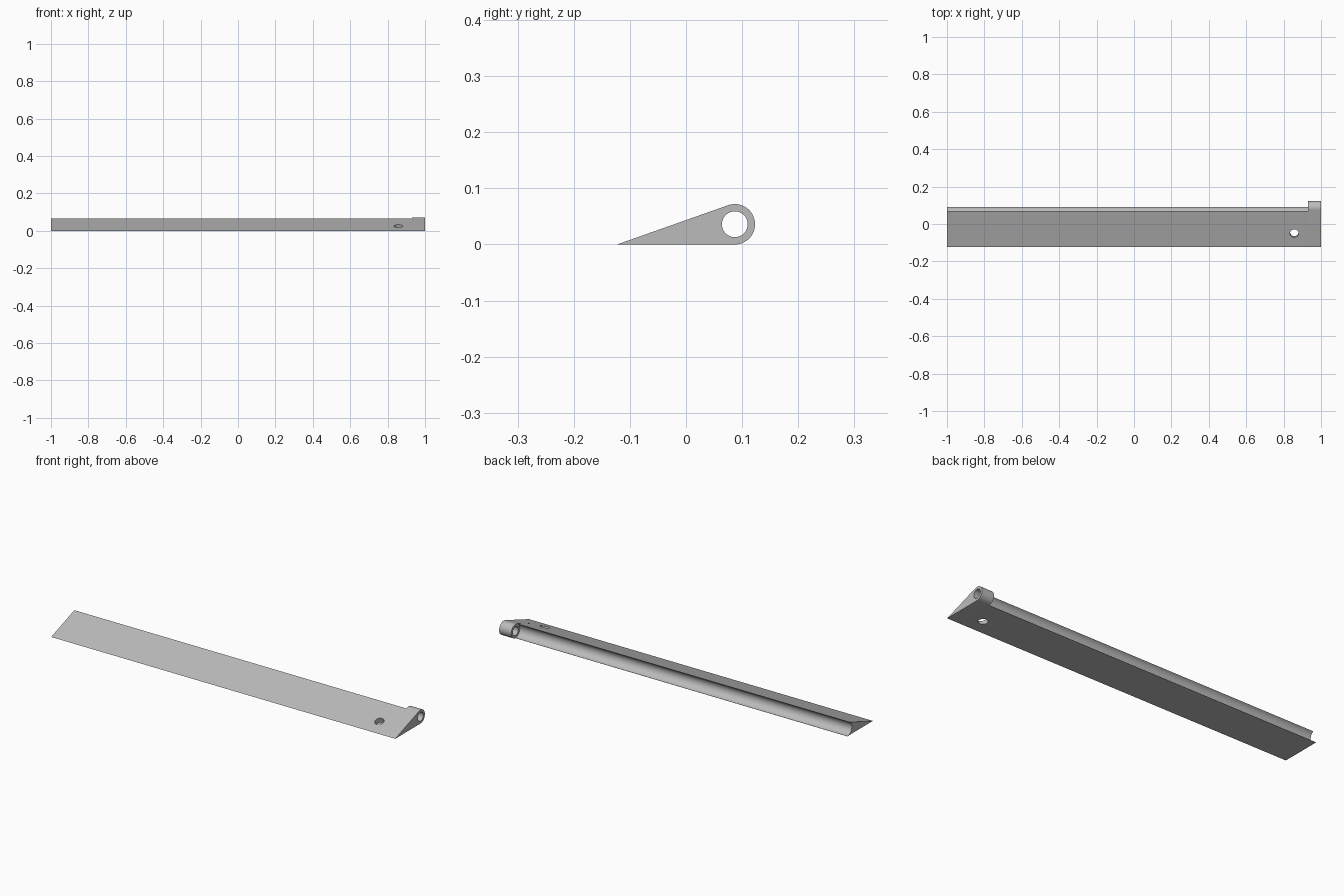
import bpy, bmesh, math
from mathutils import Matrix, Vector

if "Cube" in bpy.data.objects:
    bpy.data.objects.remove(bpy.data.objects["Cube"])

grey = bpy.data.materials.new("light grey")
grey.use_nodes = True
colour = (0.5, 0.5, 0.5, 1)
grey.diffuse_color = colour
grey.node_tree.nodes["Principled BSDF"].inputs["Base Color"].default_value = colour

TIP_Y, AXIS_Y, R = -0.123, 0.087, 0.036     # wedge tip, knuckle axis, knuckle radius
KNUCKLE_X = 0.93
slope = 2 * math.atan2(R, AXIS_Y - TIP_Y)   # top face is tangent to the knuckle


def arc(radius, start, end, count):
    angles = [start + (end - start) * i / count for i in range(count + 1)]
    return [(AXIS_Y + radius * math.cos(a), R + radius * math.sin(a)) for a in angles]


def extrude(name, profile, x0, x1):
    """Extrude a (y, z) outline along x."""
    bm = bmesh.new()
    face = bm.faces.new([bm.verts.new((x0, y, z)) for y, z in profile])
    out = bmesh.ops.extrude_face_region(bm, geom=[face])
    moved = [v for v in out["geom"] if isinstance(v, bmesh.types.BMVert)]
    bmesh.ops.translate(bm, verts=moved, vec=(x1 - x0, 0, 0))
    bmesh.ops.recalc_face_normals(bm, faces=bm.faces)
    mesh = bpy.data.meshes.new(name)
    bm.to_mesh(mesh)
    bm.free()
    mesh.materials.append(grey)
    obj = bpy.data.objects.new(name, mesh)
    bpy.context.collection.objects.link(obj)
    return obj


def drill(target, name, radius, depth, matrix):
    """Cut a round hole along the local z of matrix."""
    bm = bmesh.new()
    bmesh.ops.create_cone(bm, cap_ends=True, segments=48, radius1=radius,
                          radius2=radius, depth=depth, matrix=matrix)
    mesh = bpy.data.meshes.new(name)
    bm.to_mesh(mesh)
    bm.free()
    mesh.materials.append(grey)
    cutter = bpy.data.objects.new(name, mesh)
    bpy.context.collection.objects.link(cutter)
    cut = target.modifiers.new(name, "BOOLEAN")
    cut.operation, cut.solver, cut.object = "DIFFERENCE", "EXACT", cutter
    bpy.context.view_layer.update()
    bpy.ops.object.select_all(action="DESELECT")
    bpy.context.view_layer.objects.active = target
    target.select_set(True)
    bpy.ops.object.modifier_apply(modifier=name)
    bpy.data.objects.remove(cutter)


# Long wedge with a concave channel along its back
groove_top = math.pi / 2 + slope + 0.17
groove = arc(R - 0.0004, groove_top, 1.5 * math.pi + 0.08, 28)
wedge = extrude("wedge_blade", [(TIP_Y, 0)] + groove + [(AXIS_Y + 0.003, 0)], -1, KNUCKLE_X)

# Wedge end that rounds into the hinge knuckle
rounded = arc(R, -math.pi / 2, math.pi / 2 + slope, 40)
knuckle = extrude("hinge_knuckle", [(TIP_Y, 0)] + rounded, KNUCKLE_X, 1)

# Pin bore through the knuckle
drill(knuckle, "pin_bore", 0.023, 0.3,
      Matrix.Translation((KNUCKLE_X, AXIS_Y, R)) @ Matrix.Rotation(math.pi / 2, 4, "Y"))

# Screw hole square to the sloping face
hole_y = -0.05
drill(wedge, "screw_hole", 0.023, 0.2,
      Matrix.Translation((0.857, hole_y, (hole_y - TIP_Y) * math.tan(slope)))
      @ Matrix.Rotation(slope, 4, "X"))

for obj in (wedge, knuckle):
    bpy.ops.object.select_all(action="DESELECT")
    bpy.context.view_layer.objects.active = obj
    obj.select_set(True)
    bpy.ops.object.shade_smooth_by_angle(angle=math.radians(30))
